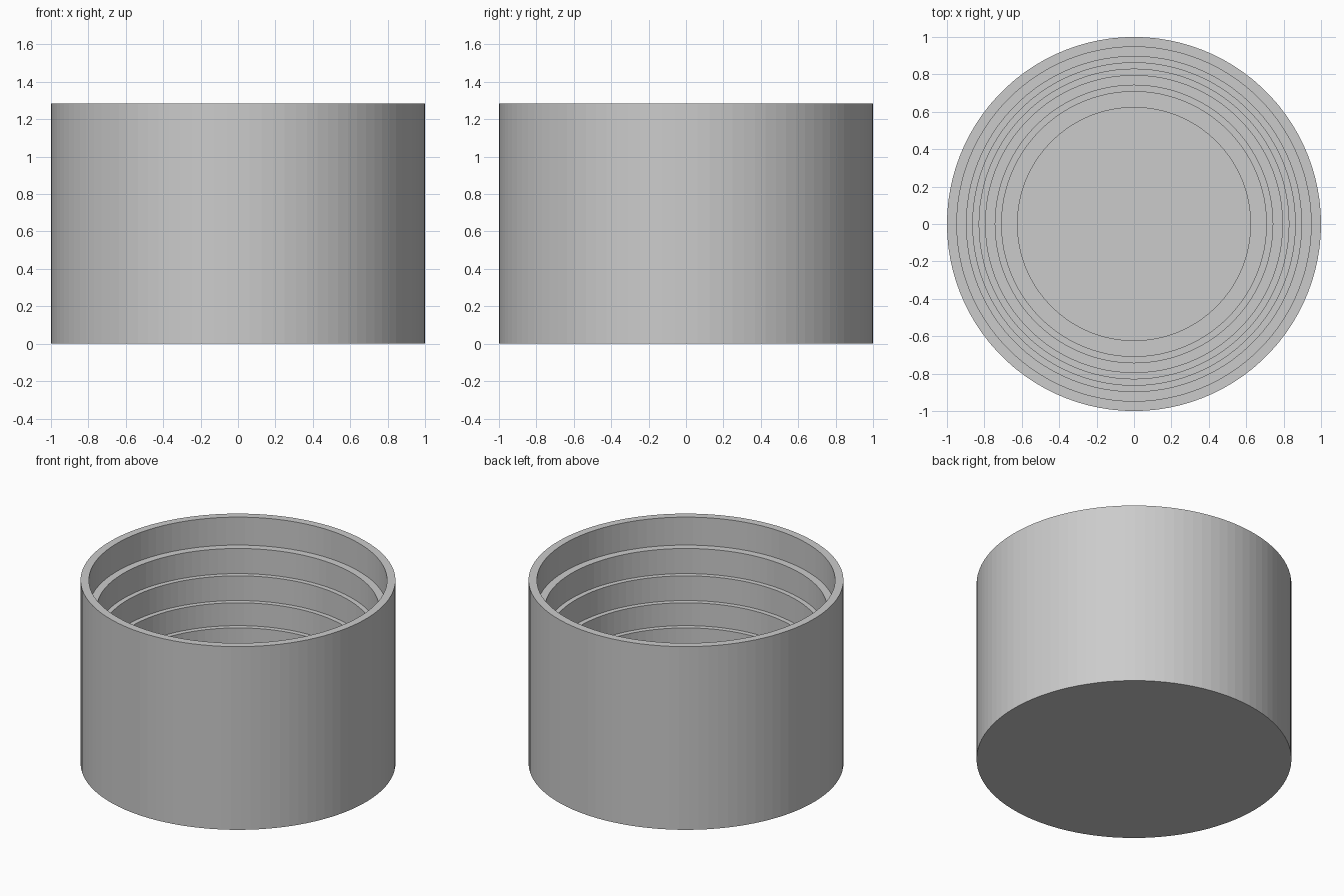
import bpy
import bmesh
import math

cube = bpy.data.objects.get("Cube")
if cube:
    bpy.data.objects.remove(cube, do_unlink=True)

SEGMENTS = 100
HEIGHT = 1.284

# Stepped pockets, widest first: (radius, depth of that step)
POCKETS = [
    (0.947, 0.196), (0.896, 0.176), (0.862, 0.173), (0.828, 0.160),
    (0.794, 0.128), (0.742, 0.145), (0.708, 0.128), (0.623, 0.128),
]

grey = bpy.data.materials.new("plain grey")
grey.use_nodes = True
colour = (0.6, 0.6, 0.6, 1.0)
grey.diffuse_color = colour
grey.node_tree.nodes["Principled BSDF"].inputs["Base Color"].default_value = colour

# Half section: base centre, outer wall, rim, then down the steps to the floor
profile = [(0, 0), (1, 0), (1, HEIGHT)]
z = HEIGHT
for radius, depth in POCKETS:
    profile.append((radius, z))
    z -= depth
    profile.append((radius, z))
profile.append((0, z))

# Turn the section around the vertical axis
bm = bmesh.new()
verts = [bm.verts.new((r, 0, h)) for r, h in profile]
edges = [bm.edges.new(pair) for pair in zip(verts, verts[1:])]
bmesh.ops.spin(bm, geom=verts + edges, cent=(0, 0, 0), axis=(0, 0, 1),
               angle=math.tau, steps=SEGMENTS)
bmesh.ops.remove_doubles(bm, verts=bm.verts, dist=0.0005)
bmesh.ops.recalc_face_normals(bm, faces=bm.faces)

mesh = bpy.data.meshes.new("stepped_cup")
bm.to_mesh(mesh)
bm.free()
mesh.materials.append(grey)
cup = bpy.data.objects.new("stepped_cup", mesh)
bpy.context.collection.objects.link(cup)
